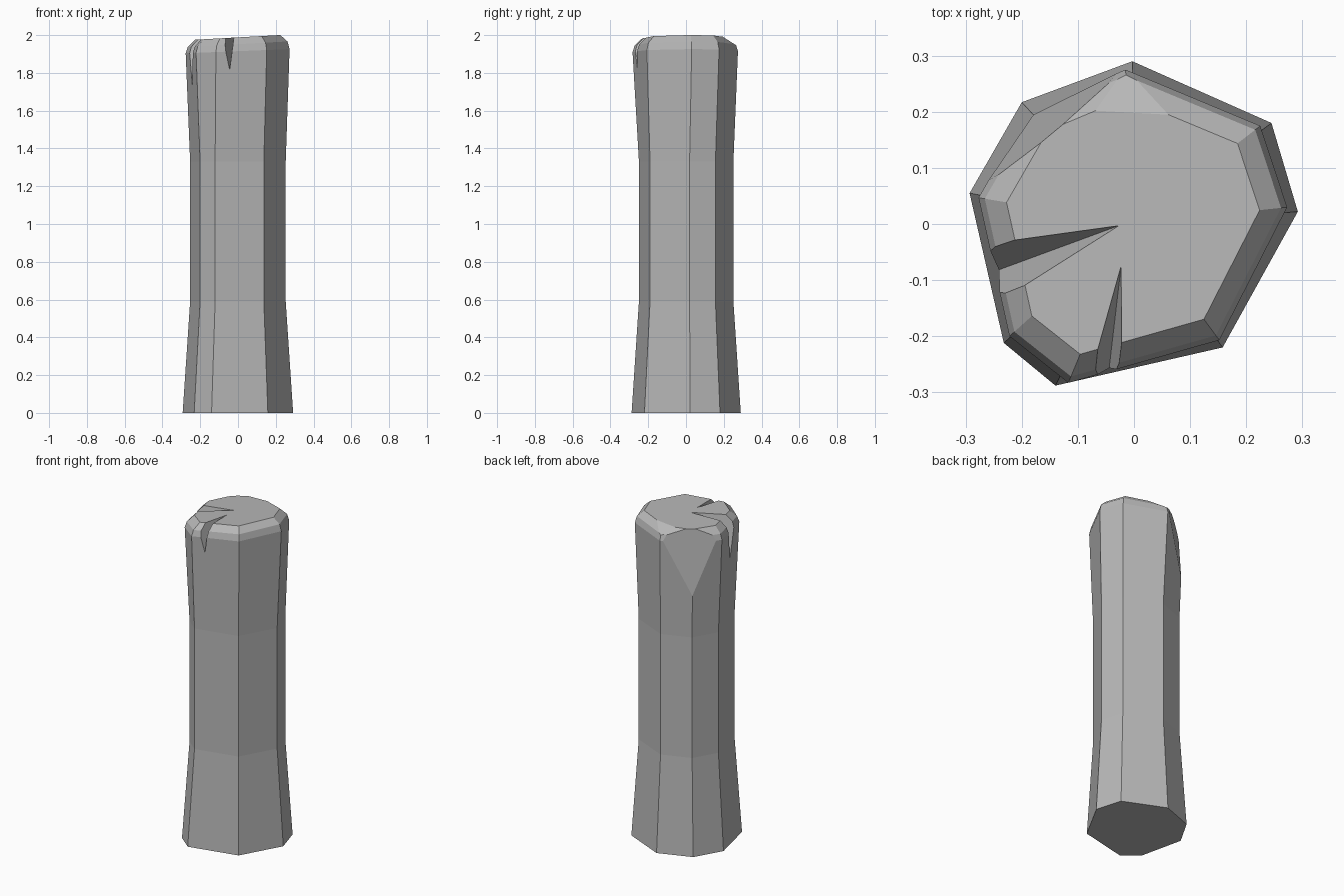
import bpy, bmesh
from mathutils import Vector

cube = bpy.data.objects.get("Cube")
if cube:
    bpy.data.objects.remove(cube, do_unlink=True)

grey = bpy.data.materials.new("stone grey")
grey.use_nodes = True
GREY = (0.48, 0.48, 0.48, 1)
grey.diffuse_color = GREY
grey.node_tree.nodes["Principled BSDF"].inputs["Base Color"].default_value = GREY


def make_object(name, bm):
    bmesh.ops.recalc_face_normals(bm, faces=bm.faces)
    mesh = bpy.data.meshes.new(name)
    bm.to_mesh(mesh)
    bm.free()
    mesh.materials.append(grey)
    obj = bpy.data.objects.new(name, mesh)
    bpy.context.collection.objects.link(obj)
    return obj


# Irregular eight-sided outlines, counter-clockwise from the front
foot = [(-.14, -.288), (.158, -.22), (.292, .022), (.245, .18),
        (-.003, .29), (-.2, .217), (-.293, .055), (-.232, -.212)]
head = [(-.117, -.283), (.152, -.207), (.273, .03), (.225, .175),
        (-.015, .275), (-.187, .203), (-.277, .047), (-.222, -.2)]

# Outline, scale, height, sideways tilt of each ring
rings = [(foot, 1, 0, 0), (foot, .865, .59, 0), (foot, .865, 1.33, 0),
         (head, 1, 1.915, .04), (head, .96, 1.952, .055), (head, .82, 1.988, .055)]

# Column
bm = bmesh.new()
loops = [[bm.verts.new((x * s, y * s, z + tilt * x * s)) for x, y in outline]
         for outline, s, z, tilt in rings]
for low, high in zip(loops, loops[1:]):
    for i in range(8):
        j = (i + 1) % 8
        bm.faces.new((low[i], low[j], high[j], high[i]))
bm.faces.new(loops[0][::-1])
bm.faces.new(loops[-1])


def chip(a, b, c):
    """Slice off the corner lying beyond the plane through three points."""
    a, b, c = Vector(a), Vector(b), Vector(c)
    normal = (b - a).cross(c - a)
    if normal.dot(a - Vector((0, 0, 1))) < 0:
        normal.negate()
    cut = bmesh.ops.bisect_plane(bm, geom=bm.verts[:] + bm.edges[:] + bm.faces[:],
                                 plane_co=a, plane_no=normal, clear_outer=True)
    rim = [e for e in cut["geom_cut"] if isinstance(e, bmesh.types.BMEdge)]
    bmesh.ops.holes_fill(bm, edges=rim, sides=0)


# Chipped back rim and back corner
chip((-.09, .2, 1.985), (.055, .2, 1.988), (-.015, .267, 1.945))
chip((-.178, .194, 1.6), (-.118, .185, 1.98), (-.19, .125, 1.977))
column = make_object("stone_column", bm)


def notch(name, tip, side_a, side_b, bottom):
    """Cut a wedge that widens and deepens from its tip to the rim."""
    tip = Vector(tip)
    wedge = bmesh.new()
    wedge.verts.new(tip)
    wedge.verts.new(tip + Vector((0, 0, .2)))
    for p in (side_a, side_b):
        out = tip + (Vector(p) - tip) * 1.4
        wedge.verts.new(out)
        wedge.verts.new(out + Vector((0, 0, .2)))
    wedge.verts.new(tip + (Vector(bottom) - tip) * 1.4)
    bmesh.ops.convex_hull(wedge, input=wedge.verts[:])
    cutter = make_object(name, wedge)
    cutter.hide_render = True
    cutter.hide_set(True)
    mod = column.modifiers.new(name, "BOOLEAN")
    mod.operation = "DIFFERENCE"
    mod.solver = "EXACT"
    mod.object = cutter


# Cracks in the top
notch("side_crack_cutter", (-.027, -.003, 1.986), (-.215, -.029, 1.975),
      (-.196, -.11, 1.976), (-.258, -.088, 1.7))
notch("front_crack_cutter", (-.023, -.075, 1.986), (-.065, -.225, 1.984),
      (-.022, -.21, 1.986), (-.045, -.263, 1.81))

# Apply the cuts and drop the cutters
bpy.context.view_layer.update()
evaluated = column.evaluated_get(bpy.context.evaluated_depsgraph_get())
cut_mesh = bpy.data.meshes.new_from_object(evaluated)
cutters = [m.object for m in column.modifiers]
column.modifiers.clear()
column.data = cut_mesh
for cutter in cutters:
    bpy.data.objects.remove(cutter, do_unlink=True)
